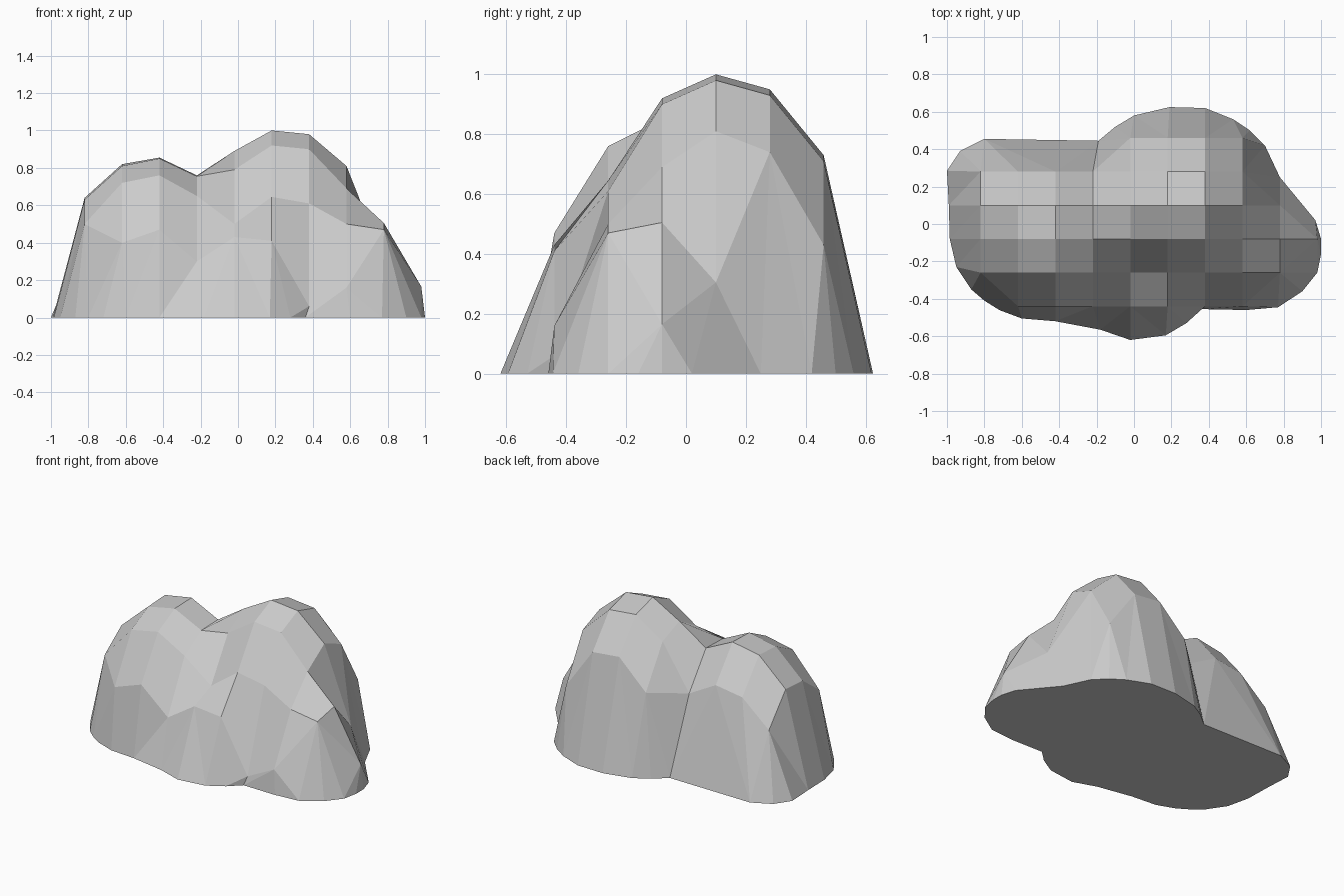
import bpy, bmesh

if "Cube" in bpy.data.objects:
    bpy.data.objects.remove(bpy.data.objects["Cube"])

# Rock heights on a regular grid: (row y, first column index, heights along x)
ROWS = [
    (-0.44, 1, [.40, .47, .30, .43, .41, .06, .16]),
    (-0.26, 0, [.50, .72, .76, .65, .50, .645, .61, .50, .47]),
    (-0.08, 0, [.63, .81, .85, .755, .79, .92, .90, .69, .505, .165]),
    (0.10, 0, [.64, .82, .855, .76, .89, 1.0, .98, .81, .305]),
    (0.28, 0, [.43, .60, .63, .52, .82, .95, .93, .74]),
    (0.46, 4, [.54, .73, .71, .43]),
]
# Ground outline, counter-clockwise seen from above
OUTLINE = [
    (-1, .285), (-.99, .1), (-.985, -.08), (-.95, -.23), (-.87, -.35),
    (-.8, -.41), (-.72, -.46), (-.6, -.505), (-.42, -.52), (-.18, -.565),
    (-.02, -.62), (.17, -.595), (.28, -.53), (.36, -.455), (.6, -.46),
    (.77, -.445), (.9, -.36), (.98, -.26), (1, -.16), (1, -.08), (.97, .02),
    (.78, .25), (.7, .42), (.62, .5), (.53, .56), (.38, .62), (.19, .625),
    (0, .58), (-.1, .52), (-.19, .445), (-.8, .455), (-.93, .39),
]

bm = bmesh.new()

# Faceted top: quads inside, triangles where a cell has three corners
grid = {}
for r, (y, first, heights) in enumerate(ROWS):
    for k, z in enumerate(heights):
        c = first + k
        grid[c, r] = bm.verts.new((-0.82 + 0.2 * c, y, z))
for r in range(-1, 6):
    for c in range(-1, 10):
        cell = [(c, r), (c + 1, r), (c + 1, r + 1), (c, r + 1)]
        corners = [grid[p] for p in cell if p in grid]
        if len(corners) >= 3:
            bm.faces.new(corners)

# Rim of the top, walked counter-clockwise
follow = {}
for face in bm.faces:
    for loop in face.loops:
        if loop.edge.is_boundary:
            follow[loop.vert] = loop.link_loop_next.vert
start = grid[0, 4]
rim = [start]
while follow[rim[-1]] is not start:
    rim.append(follow[rim[-1]])

# Steep sides: zip the rim to the ground outline
base = [bm.verts.new((x, y, 0)) for x, y in OUTLINE]
i = j = 0
n, m = len(rim), len(base)
while i < n or j < m:
    a, b = rim[i % n], base[j % m]
    a2, b2 = rim[(i + 1) % n], base[(j + 1) % m]
    step_rim = (a2.co - b.co).xy.length < (a.co - b2.co).xy.length
    if j == m or (i < n and step_rim):
        bm.faces.new((a, b, a2))
        i += 1
    else:
        bm.faces.new((a, b, b2))
        j += 1

# Flat underside
bm.faces.new(base[::-1])
bmesh.ops.recalc_face_normals(bm, faces=bm.faces[:])

mesh = bpy.data.meshes.new("rock")
bm.to_mesh(mesh)
bm.free()
rock = bpy.data.objects.new("rock", mesh)
bpy.context.collection.objects.link(rock)
